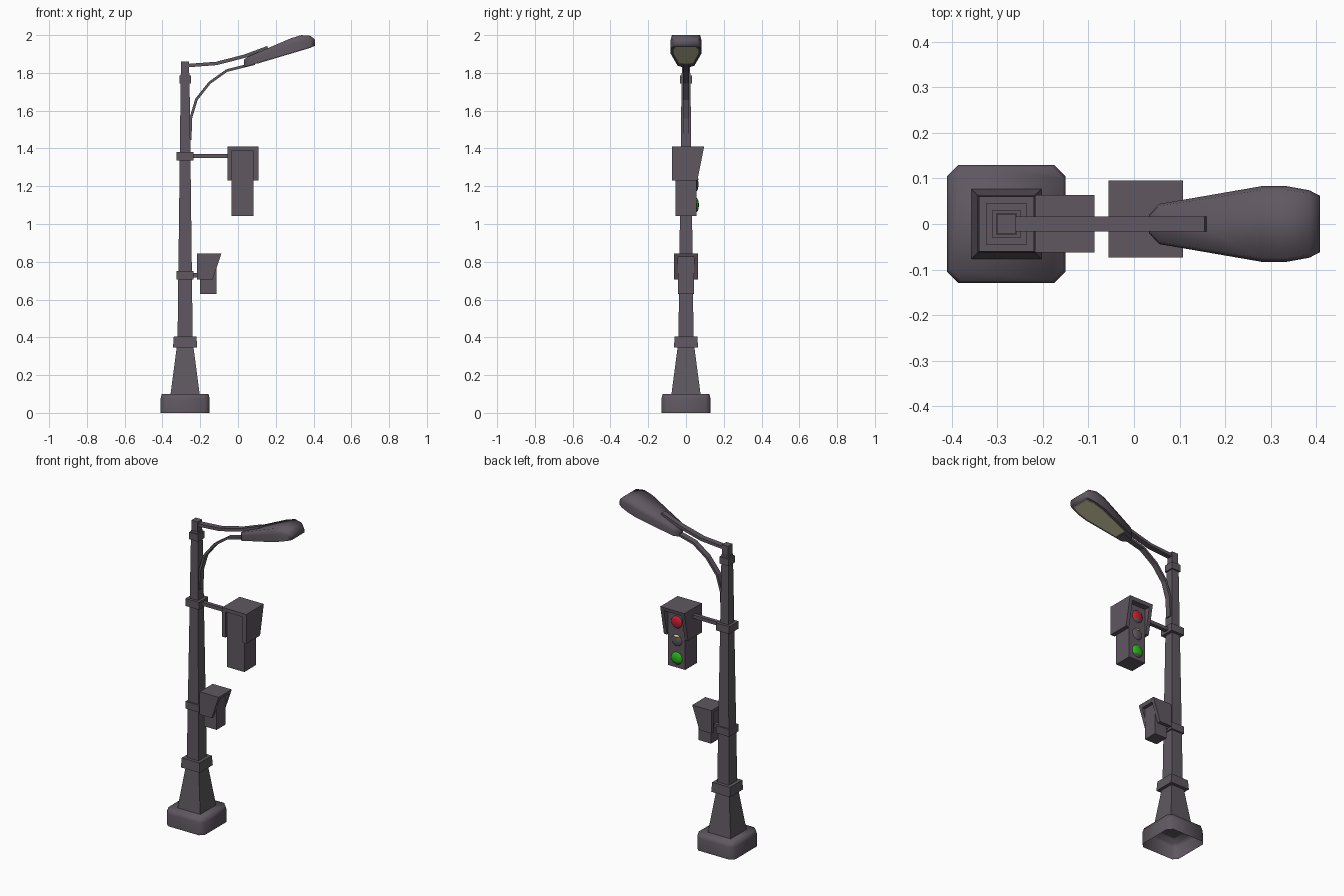
import bpy, bmesh, math
from mathutils import Vector, Matrix

if "Cube" in bpy.data.objects:
    bpy.data.objects.remove(bpy.data.objects["Cube"])


def mat(name, col):
    m = bpy.data.materials.new(name)
    m.diffuse_color = (*col, 1)
    m.use_nodes = True
    m.node_tree.nodes["Principled BSDF"].inputs["Base Color"].default_value = m.diffuse_color
    return m


GREY = mat("dark_grey_metal", (0.115, 0.096, 0.118))
LENS = mat("pale_lamp_glass", (0.62, 0.60, 0.36))
RED = mat("red_light", (0.62, 0.012, 0.03))
GREEN = mat("green_light", (0.02, 0.52, 0.008))
YELLOW = mat("yellow_light", (0.75, 0.72, 0.10))
PX = -0.28  # pole axis


def finish(name, bm, mats, smooth=None):
    bmesh.ops.recalc_face_normals(bm, faces=bm.faces[:])
    me = bpy.data.meshes.new(name)
    bm.to_mesh(me)
    bm.free()
    for m in mats:
        me.materials.append(m)
    ob = bpy.data.objects.new(name, me)
    bpy.context.collection.objects.link(ob)
    if smooth:
        bpy.ops.object.select_all(action='DESELECT')
        ob.select_set(True)
        bpy.context.view_layer.objects.active = ob
        bpy.ops.object.shade_smooth_by_angle(angle=math.radians(smooth))
    return ob


def loft(name, rings, m=GREY, smooth=None, open_start=False):
    """Skin a list of equal-length point rings and cap the ends."""
    bm = bmesh.new()
    vs = [[bm.verts.new(p) for p in r] for r in rings]
    n = len(rings[0])
    for a, b in zip(vs, vs[1:]):
        for i in range(n):
            j = (i + 1) % n
            bm.faces.new((a[i], a[j], b[j], b[i]))
    if not open_start:
        bm.faces.new(vs[0])
    bm.faces.new(vs[-1])
    return finish(name, bm, [m], smooth)


def square(h, z, c=0.0):
    """Square ring round the pole; c cuts the corners."""
    if c:
        k = h - c
        pts = [(h, -k), (h, k), (k, h), (-k, h), (-h, k), (-h, -k), (-k, -h), (k, -h)]
    else:
        pts = [(h, -h), (h, h), (-h, h), (-h, -h)]
    return [(PX + x, y, z) for x, y in pts]


def box(name, x0, x1, y0, y1, z0, z1):
    return loft(name, [[(x0, y0, z), (x1, y0, z), (x1, y1, z), (x0, y1, z)] for z in (z0, z1)])


def strip(name, path, hw, t):
    """Bent flat bar following an x-z path."""
    rings = []
    for i, p in enumerate(path):
        a, b = Vector(path[max(i - 1, 0)]), Vector(path[min(i + 1, len(path) - 1)])
        d = (b - a).normalized()
        nx, nz = -d.y * t / 2, d.x * t / 2
        rings.append([(p[0] + s * nx, y, p[1] + s * nz)
                      for s, y in ((1, -hw), (1, hw), (-1, hw), (-1, -hw))])
    return loft(name, rings)


def hood(name, back, top_f, bot_f, z0, z1, a0, a1, t, along_x):
    """Sun hood: two slanted side plates and a roof plate."""
    def pt(u, v, z):
        return (u, v, z) if along_x else (v, u, z)
    slope = (top_f - bot_f) / (z1 - z0)
    side = [(back, z0), (bot_f, z0), (top_f, z1), (back, z1)]
    roof = [(back, z1 - t), (top_f - slope * t, z1 - t), (top_f, z1), (back, z1)]
    for tag, prof, p, q in (("left_side", side, a0, a0 + t), ("right_side", side, a1 - t, a1),
                            ("roof", roof, a0 + t, a1 - t)):
        loft(name + "_" + tag, [[pt(u, v, z) for u, z in prof] for v in (p, q)])


# base (hollow underneath), plinth, collars and tapered pole
loft("base", [square(0.13, 0, 0.025), square(0.13, 0.075, 0.025), square(0.124, 0.1, 0.025)],
     smooth=80, open_start=True)
loft("plinth", [square(0.077, 0.1), square(0.044, 0.35)])
loft("plinth_collar", [square(0.064, 0.347), square(0.06, 0.405)])
loft("pole", [square(0.04, 0.4), square(0.023, 1.8)])
for nm, h, z0, z1 in (("lower_band", 0.045, 0.706, 0.75), ("middle_band", 0.045, 1.336, 1.382),
                      ("upper_band", 0.031, 1.745, 1.787), ("pole_cap", 0.021, 1.78, 1.86)):
    loft(nm, [square(h, z0), square(h, z1)])

# lamp arms
strip("upper_arm", [(-0.275, 1.838), (-0.114, 1.85), (0.034, 1.888), (0.158, 1.934)], 0.017, 0.018)
strip("lower_arm", [(-0.253, 1.445), (-0.25, 1.56), (-0.22, 1.66), (-0.15, 1.748),
                    (-0.06, 1.812), (0.09, 1.85)], 0.017, 0.014)


# lamp head: stations of x, half width, top height
def rim(x):
    return 1.833 + (x - 0.04) * 0.298


rings = []
for x, w, zt in ((0.033, 0.02, 1.872), (0.055, 0.044, 1.887), (0.28, 0.083, 1.983),
                 (0.335, 0.083, 2.0), (0.385, 0.074, 1.996), (0.408, 0.062, 1.975)):
    zb = rim(x)
    zm = zb + 0.6 * (zt - zb)
    rings.append([(x, w, zb), (x, w, zm), (x, 0.9 * w, zt),
                  (x, -0.9 * w, zt), (x, -w, zm), (x, -w, zb)])
loft("lamp_head", rings, smooth=75)

# glass plate under the lamp head
half = [(0.10, 0.038), (0.28, 0.068), (0.345, 0.068), (0.39, 0.054)]
plan = half + [(x, -y) for x, y in reversed(half)]
loft("lamp_glass", [[(x, y, rim(x) + dz) for x, y in plan] for dz in (-0.003, 0.004)], LENS)

# traffic signal, facing the back
box("signal_arm", -0.25, -0.03, -0.012, 0.012, 1.349, 1.37)
box("signal_box", -0.034, 0.082, -0.056, 0.056, 1.043, 1.392)
hood("signal_hood", -0.073, 0.096, 0.06, 1.23, 1.41, -0.056, 0.108, 0.022, False)
box("signal_hood_filler", 0.08, 0.09, -0.073, 0.05, 1.23, 1.4)


def lamp(name, z, r, depth, m, flat=1.0, cut=-0.5):
    """Low dome; the part below the cut height stays metal."""
    bm = bmesh.new()
    bmesh.ops.create_uvsphere(bm, u_segments=12, v_segments=12, radius=1)
    for f in bm.faces:
        f.material_index = int(f.calc_center_median().z < cut)
    bmesh.ops.transform(bm, matrix=Matrix.Translation((0.023, 0.054, z))
                        @ Matrix.Diagonal((r, depth, r * flat, 1)), verts=bm.verts[:])
    finish(name, bm, [m, GREY], 60)


lamp("red_lamp", 1.322, 0.038, 0.014, RED)
lamp("unlit_lamp", 1.21, 0.036, 0.012, GREY)
lamp("yellow_glint", 1.236, 0.02, 0.013, YELLOW, 0.4, -2)
lamp("green_lamp", 1.10, 0.038, 0.014, GREEN)

# small pedestrian signal, facing right
box("crossing_bracket", -0.25, -0.19, -0.012, 0.012, 0.717, 0.741)
box("crossing_box", -0.2, -0.115, -0.043, 0.043, 0.63, 0.828)
hood("crossing_hood", -0.217, -0.087, -0.135, 0.705, 0.845, -0.063, 0.064, 0.021, True)
